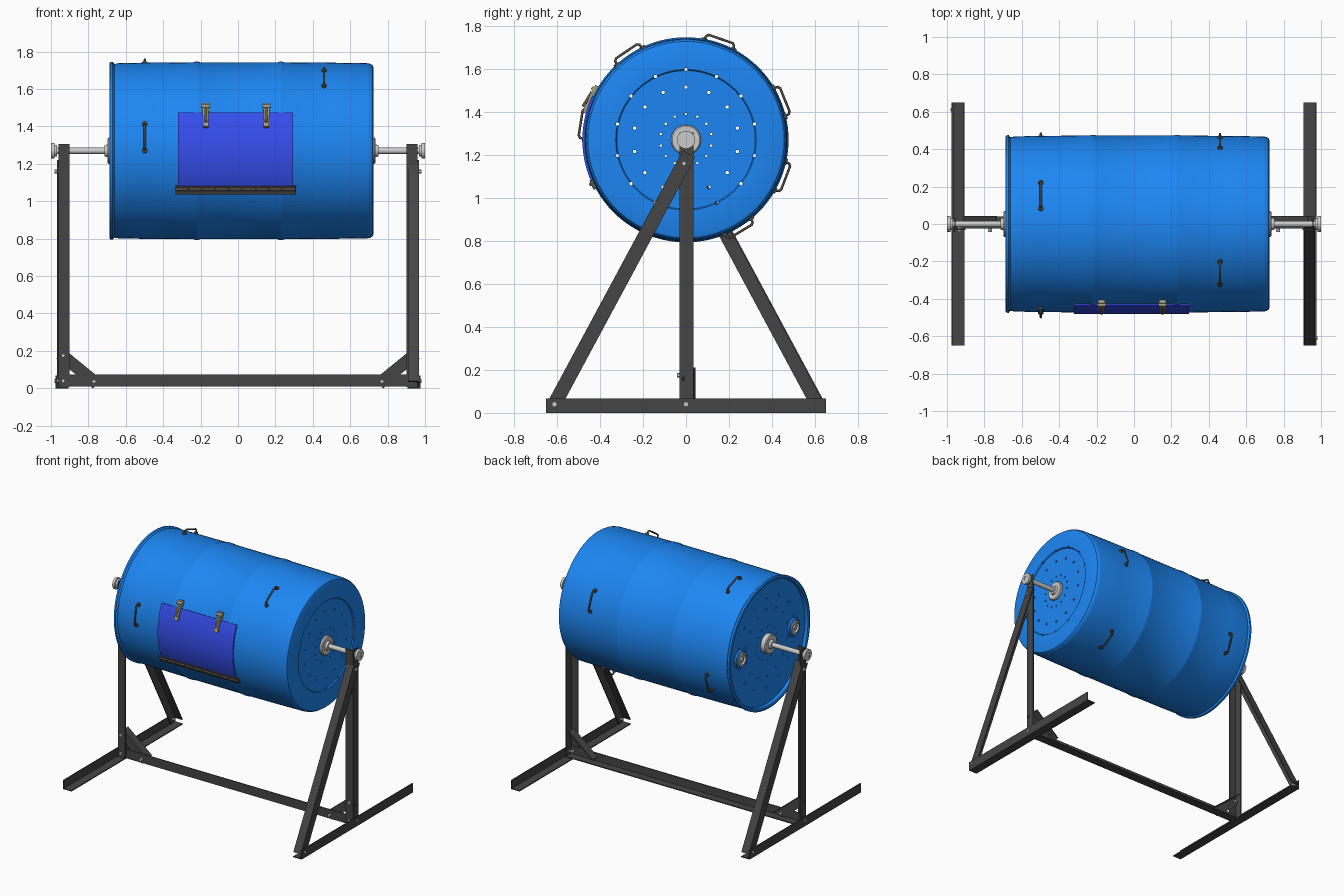
import bpy, bmesh
from math import sin, cos, pi, radians
from mathutils import Vector, Matrix

if "Cube" in bpy.data.objects:
    bpy.data.objects.remove(bpy.data.objects["Cube"])

CZ = 1.27  # height of the drum axis


def material(name, rgb):
    m = bpy.data.materials.new(name)
    m.diffuse_color = (*rgb, 1)
    m.use_nodes = True
    m.node_tree.nodes["Principled BSDF"].inputs["Base Color"].default_value = m.diffuse_color
    return m


BLUE = material("blue_plastic", (0.012, 0.24, 0.9))
DOOR = material("door_blue", (0.035, 0.075, 0.85))
STEEL = material("dark_steel", (0.06, 0.06, 0.06))
BRONZE = material("hinge_metal", (0.09, 0.08, 0.065))
TAN = material("latch_metal", (0.38, 0.34, 0.22))


def finish(name, bm, mat=None, smooth=False):
    bmesh.ops.recalc_face_normals(bm, faces=bm.faces)
    me = bpy.data.meshes.new(name)
    bm.to_mesh(me)
    bm.free()
    ob = bpy.data.objects.new(name, me)
    bpy.context.collection.objects.link(ob)
    if mat:
        me.materials.append(mat)
    if smooth:
        shade(ob)
    return ob


def shade(ob):
    bpy.ops.object.select_all(action='DESELECT')
    ob.select_set(True)
    bpy.context.view_layer.objects.active = ob
    bpy.ops.object.shade_smooth_by_angle(angle=radians(35))


def add_prism(bm, pts, offset):
    """Polygon swept along an offset vector."""
    a = [bm.verts.new(p) for p in pts]
    b = [bm.verts.new(Vector(p) + Vector(offset)) for p in pts]
    bm.faces.new(a)
    bm.faces.new(b)
    for i in range(len(a)):
        j = (i + 1) % len(a)
        bm.faces.new((a[i], a[j], b[j], b[i]))


def add_cyl(bm, p0, p1, r, seg=24):
    p0, p1 = Vector(p0), Vector(p1)
    d = p1 - p0
    mat = Matrix.Translation((p0 + p1) / 2) @ d.to_track_quat('Z', 'Y').to_matrix().to_4x4()
    bmesh.ops.create_cone(bm, cap_ends=True, segments=seg, radius1=r, radius2=r,
                          depth=d.length, matrix=mat)


def add_box(bm, c, size):
    bmesh.ops.create_cube(bm, size=1, matrix=Matrix.Translation(c) @ Matrix.Diagonal((*size, 1)))


def lathe(name, prof, centre, mat=None, seg=96):
    """Revolve (x, radius) points about an x-directed axis."""
    bm = bmesh.new()
    vs = [bm.verts.new((x, r, 0)) for x, r in prof]
    es = [bm.edges.new(vs[i:i + 2]) for i in range(len(vs) - 1)]
    bmesh.ops.spin(bm, geom=vs + es, cent=(0, 0, 0), axis=(1, 0, 0), angle=2 * pi, steps=seg)
    bmesh.ops.remove_doubles(bm, verts=bm.verts, dist=1e-5)
    bmesh.ops.translate(bm, verts=bm.verts, vec=centre)
    return finish(name, bm, mat, True)


def angle_iron(name, p0, p1, u, v, w=0.066, w2=0.066, t=0.007):
    """L-section bar: corner line p0-p1, arms along u and v."""
    p0, u, v = Vector(p0), Vector(u), Vector(v)
    sec = [(0, 0), (w, 0), (w, t), (t, t), (t, w2), (0, w2)]
    bm = bmesh.new()
    add_prism(bm, [p0 + u * a + v * b for a, b in sec], Vector(p1) - p0)
    return finish(name, bm, STEEL)


# Drum: hollow shell with recessed lid, rolling hoops and stepped far end
hoop = lambda x: [(x - 0.018, 0.473), (x - 0.006, 0.477), (x + 0.006, 0.477), (x + 0.018, 0.473)]
outer = [(-0.66, 0), (-0.66, 0.447), (-0.683, 0.45), (-0.688, 0.462), (-0.684, 0.474),
         (-0.67, 0.475), (-0.66, 0.464), (-0.64, 0.468), (-0.5, 0.471)] + hoop(-0.22) + hoop(0.23) + \
        [(0.5, 0.471), (0.69, 0.468), (0.708, 0.465), (0.72, 0.457), (0.725, 0.444),
         (0.725, 0.327), (0.717, 0.322), (0.717, 0)]
inner = [(0.705, 0), (0.705, 0.44), (0.69, 0.452), (-0.63, 0.452), (-0.645, 0.44), (-0.645, 0)]
drum = lathe("drum", outer + inner, (0, 0, CZ), BLUE)

# Three rings of vent holes through both ends
bm = bmesh.new()
for r, hr in ((0.327, 0.008), (0.245, 0.008), (0.12, 0.006)):
    for k in range(14):
        a = pi / 2 + 2 * pi * k / 14
        p = (r * cos(a), CZ + r * sin(a))
        add_cyl(bm, (-0.9, *p), (0.9, *p), hr, 10)
cutter = finish("vent_cutter", bm)
cutter.hide_render = True
mod = drum.modifiers.new("vents", 'BOOLEAN')
mod.object, mod.operation, mod.solver = cutter, 'DIFFERENCE', 'EXACT'
bpy.context.view_layer.objects.active = drum
bpy.ops.object.modifier_apply(modifier="vents")
bpy.data.objects.remove(cutter)
shade(drum)

# Bung sockets and plugs on the recessed lid
for s in (-1, 1):
    c = (-0.66, 0.31 * s, CZ)
    lathe("bung_socket", [(0.002, 0.068), (-0.012, 0.064), (-0.016, 0.052), (0.002, 0.05)], c, BLUE, 32)
    lathe("bung_plug", [(0.002, 0.05), (-0.02, 0.048), (-0.022, 0.036), (-0.01, 0.033),
                        (-0.01, 0.016), (-0.02, 0.014), (-0.02, 0)], c, None, 24)

# Curved door, its edge strip and hinge barrel
for name, a0, a1, r0, r1, x0, x1, mat in (
        ("door", 155, 203.5, 0.466, 0.482, -0.32, 0.295, DOOR),
        ("hinge_leaf", 203, 208.5, 0.466, 0.488, -0.335, 0.31, BRONZE)):
    n = 16
    angs = [radians(a0 + (a1 - a0) * i / n) for i in range(n + 1)]
    pts = [(x0, r1 * cos(a), CZ + r1 * sin(a)) for a in angs] + \
          [(x0, r0 * cos(a), CZ + r0 * sin(a)) for a in reversed(angs)]
    bm = bmesh.new()
    add_prism(bm, pts, (x1 - x0, 0, 0))
    finish(name, bm, mat, True)
bm = bmesh.new()
a = radians(205)
for i in range(9):
    x = -0.335 + i * 0.0717
    p = (0.489 * cos(a), CZ + 0.489 * sin(a))
    add_cyl(bm, (x, *p), (x + 0.069, *p), 0.008, 12)
finish("hinge_barrel", bm, BRONZE, True)


def on_drum(ob, x, deg):
    """Local y is outward from the drum, local z runs round it."""
    ob.location = (x, 0, CZ)
    ob.rotation_euler = (radians(deg), 0, 0)


# Toggle latches above the door
for x in (-0.173, 0.152):
    bm = bmesh.new()
    add_box(bm, (0, 0.479, -0.05), (0.038, 0.018, 0.04))
    add_cyl(bm, (-0.022, 0.49, -0.05), (0.022, 0.49, -0.05), 0.01, 12)
    add_prism(bm, [(-0.017, 0.478, -0.03), (0.017, 0.478, -0.03), (0.012, 0.474, 0.07),
                   (-0.012, 0.474, 0.07)], (0, 0.016, 0))
    add_cyl(bm, (0, 0.49, -0.035), (0, 0.502, 0.045), 0.007, 10)
    add_box(bm, (0, 0.482, 0.055), (0.03, 0.022, 0.022))
    on_drum(finish("door_latch", bm, TAN, True), x, 157)

# Bent-rod handles, three around each end
for x, degs in ((-0.498, (171, 71, -21)), (0.46, (124, 22, -59))):
    for deg in degs:
        cu = bpy.data.curves.new("handle", 'CURVE')
        cu.dimensions, cu.bevel_depth, cu.bevel_resolution = '3D', 0.006, 2
        cu.use_fill_caps = True
        path = [(0.464, -0.072), (0.488, -0.068), (0.496, -0.058),
                (0.496, 0.058), (0.488, 0.068), (0.464, 0.072)]
        sp = cu.splines.new('POLY')
        sp.points.add(len(path) - 1)
        for pt, (r, z) in zip(sp.points, path):
            pt.co = (0, r, z, 1)
        cu.materials.append(BRONZE)
        ob = bpy.data.objects.new("handle", cu)
        bpy.context.collection.objects.link(ob)
        on_drum(ob, x, deg)
        bm = bmesh.new()
        for z in (-0.072, 0.072):
            add_cyl(bm, (0, 0.46, z), (0, 0.476, z), 0.014, 16)
        on_drum(finish("handle_feet", bm, BRONZE, True), x, deg)

# Stand: the two ends mirror in x, with the sloped legs on opposite sides
for s in (-1, 1):
    X = lambda v: v * s
    inward = (-s, 0, 0)
    angle_iron("foot", (X(0.975), -0.65, 0), (X(0.975), 0.65, 0), (0, 0, 1), inward, 0.068, 0.068)
    angle_iron("post", (X(0.961), -0.031, 0.007), (X(0.961), -0.031, 1.305), (0, 1, 0), inward, 0.066, 0.06)
    d = Vector((0, 0.475 * s, 0.88)).normalized()
    n = Vector((0, -d.z * s, d.y * s))
    lo, hi = Vector((X(0.968), -0.612 * s, 0.04)), Vector((X(0.968), -0.01 * s, 1.16))
    angle_iron("sloped_leg", lo - d * 0.02 + n * 0.033, hi + d * 0.05 + n * 0.033, -n, inward, 0.066, 0.06)
    e = Vector((-0.775 * s, 0, -0.634))
    k = Vector((-0.634 * s, 0, 0.775))
    angle_iron("corner_brace", Vector((X(0.935), -0.016, 0.172)) - e * 0.02 + k * 0.033,
               Vector((X(0.77), -0.016, 0.037)) + e * 0.02 + k * 0.033, -k, (0, 1, 0), 0.066, 0.06)

    # Bolts through the joints
    bm = bmesh.new()
    for y, z in ((-0.612 * s, 0.04), (0, 0.04), (-0.01 * s, 1.16)):
        add_cyl(bm, (X(0.945), y, z), (X(0.981), y, z), 0.011, 6)
    for x, z in ((0.935, 0.04), (0.77, 0.037), (0.935, 0.175)):
        add_cyl(bm, (X(x), -0.042, z), (X(x), 0.0, z), 0.011, 6)
    finish("bolts", bm)

    # Axle stub, drum flange and end collar
    face = 0.717 if s > 0 else 0.66
    rim = 0.735 if s > 0 else 0.698
    lathe("axle", [(X(face - 0.03), 0), (X(face - 0.03), 0.017), (X(0.998), 0.017), (X(0.998), 0)],
          (0, 0, CZ), None, 32)
    lathe("axle_flange", [(X(face - 0.012), 0.017), (X(face - 0.012), 0.07), (X(rim - 0.006), 0.07),
                          (X(rim), 0.064), (X(rim), 0.034), (X(rim + 0.016), 0.03),
                          (X(rim + 0.016), 0.017)], (0, 0, CZ), None, 40)
    lathe("axle_collar", [(X(0.968), 0.017), (X(0.968), 0.03), (X(0.982), 0.032), (X(0.982), 0.042),
                          (X(1.0), 0.042), (X(1.0), 0.017)], (0, 0, CZ), None, 32)

# Long rail joining the two ends
angle_iron("base_rail", (-0.953, -0.023, 0.009), (0.953, -0.023, 0.009), (0, 0, 1), (0, 1, 0), 0.066, 0.063)
